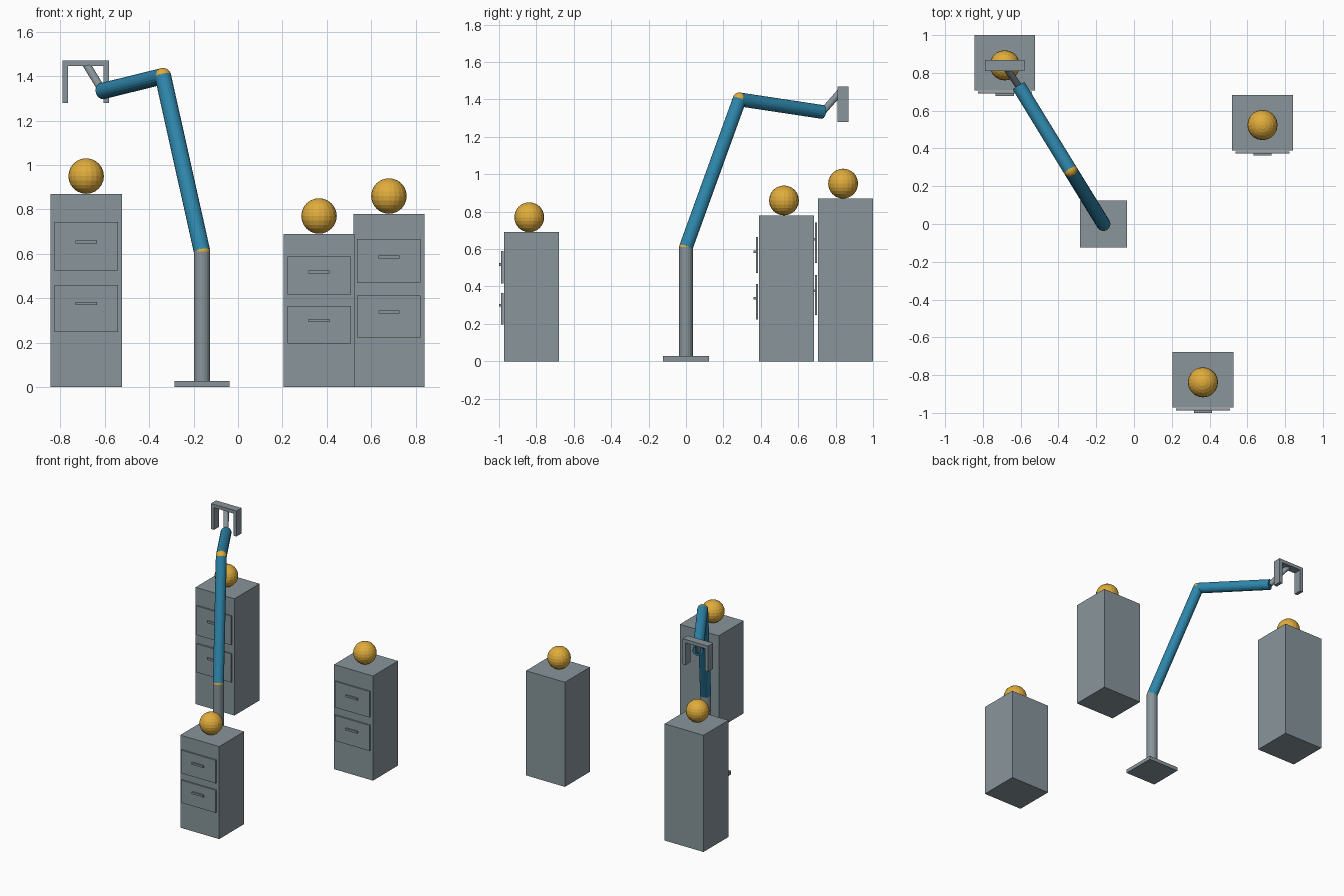
import bpy
from mathutils import Vector

if "Cube" in bpy.data.objects:
    bpy.data.objects.remove(bpy.data.objects["Cube"])


def material(name, rgb):
    """Flat material from display colour (0-255), stored as linear values."""
    mat = bpy.data.materials.new(name)
    lin = [((c / 255 + 0.055) / 1.055) ** 2.4 for c in rgb]
    mat.diffuse_color = (*lin, 1.0)
    mat.use_nodes = True
    mat.node_tree.nodes["Principled BSDF"].inputs["Base Color"].default_value = mat.diffuse_color
    return mat


GREY = material("steel grey", (136, 149, 155))
BLUE = material("arm blue", (46, 134, 171))
GOLD = material("ball gold", (224, 172, 60))


def finish(name, mat):
    obj = bpy.context.object
    obj.name = name
    obj.data.materials.append(mat)
    return obj


def box(name, lo, hi, mat=GREY):
    lo, hi = Vector(lo), Vector(hi)
    bpy.ops.mesh.primitive_cube_add(size=1, location=(lo + hi) / 2)
    obj = finish(name, mat)
    obj.data.transform(obj.matrix_world.to_3x3().to_4x4())
    for v in obj.data.vertices:
        v.co = [c * s for c, s in zip(v.co, hi - lo)]
    return obj


def ball(name, centre, radius, mat=GOLD):
    bpy.ops.mesh.primitive_uv_sphere_add(segments=20, ring_count=12,
                                         radius=radius, location=centre)
    return finish(name, mat)


def rod(name, a, b, radius, mat):
    a, b = Vector(a), Vector(b)
    bpy.ops.mesh.primitive_cylinder_add(vertices=20, radius=radius,
                                        depth=(b - a).length, location=(a + b) / 2)
    obj = finish(name, mat)
    obj.rotation_euler = (b - a).to_track_quat('Z', 'Y').to_euler()
    return obj


# Drawer cabinets, each with two drawers and a ball on top
W, D = 0.321, 0.294
for label, x, front, h in (("tall", -0.684, 0.706, 0.87),
                           ("middle", 0.68, 0.39, 0.78),
                           ("short", 0.365, -0.972, 0.69)):
    box(label + "_cabinet", (x - W / 2, front, 0), (x + W / 2, front + D, h))
    for n, (low, high, grip) in enumerate(((0.285, 0.529, 0.433),
                                           (0.604, 0.853, 0.75))):
        tag = "%s_%s" % (label, ("lower", "upper")[n])
        box(tag + "_drawer", (x - 0.143, front - 0.016, low * h),
            (x + 0.143, front - 0.005, high * h))
        box(tag + "_handle", (x - 0.048, front - 0.028, grip * h - 0.007),
            (x + 0.048, front - 0.016, grip * h + 0.007))
    ball(label + "_ball", (x, front + D / 2 - 0.013, h + 0.08), 0.08)

# Arm joints
shoulder = (-0.162, 0, 0.61)
elbow = (-0.338, 0.286, 1.40)
wrist = (-0.61, 0.73, 1.333)
palm = (-0.685, 0.839, 1.457)
R = 0.037

# Stand
box("base_plate", (-0.286, -0.124, 0), (-0.038, 0.124, 0.027))
rod("column", (-0.162, 0, 0.027), shoulder, R, GREY)

# Arm segments and joint balls
ball("shoulder_joint", shoulder, R)
rod("upper_arm", shoulder, elbow, R, BLUE)
ball("elbow_joint", elbow, R)
rod("forearm", elbow, wrist, R, BLUE)
rod("wrist_rod", wrist, palm, 0.018, GREY)

# Gripper: palm bar and two fingers
px, py = palm[0], palm[1]
box("gripper_palm", (px - 0.105, py - 0.03, 1.445), (px + 0.105, py + 0.03, 1.47))
for name, side in (("left_finger", -1), ("right_finger", 1)):
    fx = px + side * 0.0925
    box(name, (fx - 0.0125, py - 0.03, 1.28), (fx + 0.0125, py + 0.03, 1.445))
